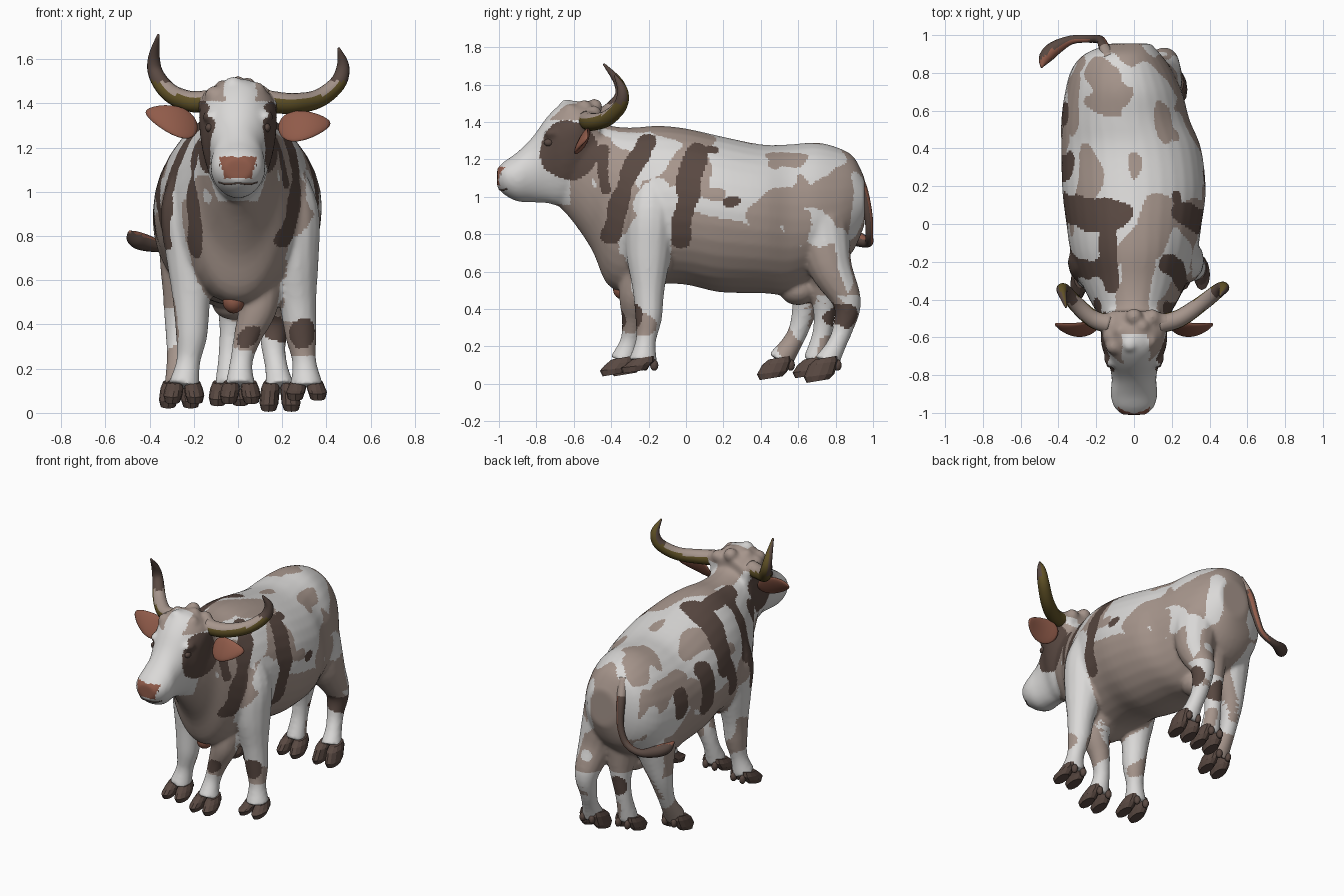
import bpy, bmesh, math
from mathutils import Vector, noise, geometry

if "Cube" in bpy.data.objects:
    bpy.data.objects.remove(bpy.data.objects["Cube"])

# Materials
def material(name, rgb):
    m = bpy.data.materials.new(name)
    m.use_nodes = True
    m.diffuse_color = (*rgb, 1)
    shader = next(n for n in m.node_tree.nodes if n.type == 'BSDF_PRINCIPLED')
    shader.inputs["Base Color"].default_value = (*rgb, 1)
    shader.inputs["Roughness"].default_value = 0.8
    return m

MATS = [material("white hide", (.70, .69, .68)), material("beige hide", (.38, .30, .26)),
        material("dark brown", (.10, .066, .054)), material("red brown skin", (.28, .105, .068)),
        material("olive horn", (.12, .085, .02))]
WHITE, BEIGE, DARK, RED, OLIVE = range(5)

# Helpers
def spline(rows, steps):
    """Smooth curve through rows of numbers."""
    rows = [Vector(r) for r in rows]
    out = []
    for i in range(len(rows) - 1):
        a, b, c, d = rows[max(i - 1, 0)], rows[i], rows[i + 1], rows[min(i + 2, len(rows) - 1)]
        for k in range(steps):
            t = k / steps
            out.append(b + (c - a) * (t / 2) + (a * 2 - b * 5 + c * 4 - d) * (t * t / 2)
                       + (b * 3 - a - c * 3 + d) * (t ** 3 / 2))
    return out + [rows[-1]]

def bridge(bm, rings):
    """Skin a list of point rings and close both ends."""
    rings = [[bm.verts.new(p) for p in ring] for ring in rings]
    n = len(rings[0])
    faces = [bm.faces.new(rings[0]), bm.faces.new(rings[-1][::-1])]
    for a, b in zip(rings, rings[1:]):
        for i in range(n):
            j = (i + 1) % n
            faces.append(bm.faces.new((a[i], b[i], b[j], a[j])))
    bmesh.ops.recalc_face_normals(bm, faces=faces)

def trunk(bm, rows, n=32):
    """Rows: y, x centre, half width, top, widest height, bottom."""
    rings = []
    for y, xc, w, top, mid, low in spline(rows, 4):
        ring = []
        for i in range(n):
            a = math.tau * i / n
            s = math.sin(a)
            ring.append((xc + w * math.cos(a), y, mid + s * (top - mid if s > 0 else mid - low)))
        rings.append(ring)
    bridge(bm, rings)

def tube(bm, rows, n=14, steps=5):
    """Rows: x, y, z, radius."""
    pts = spline(rows, steps)
    rings = []
    for i, p in enumerate(pts):
        t = (pts[min(i + 1, len(pts) - 1)] - pts[max(i - 1, 0)]).to_3d().normalized()
        u = t.cross(Vector((0, 1, 0))).normalized()
        v = t.cross(u)
        rings.append([p.to_3d() + (u * math.cos(math.tau * k / n) + v * math.sin(math.tau * k / n))
                      * max(p[3], .003) for k in range(n)])
    bridge(bm, rings)

def ball(bm, centre, size):
    verts = bmesh.ops.create_uvsphere(bm, u_segments=18, v_segments=12, radius=1)["verts"]
    for v in verts:
        v.co = Vector(c + s * k for c, s, k in zip(centre, size, v.co))
    return verts

def finish(name, bm, mat=None, smooth=True):
    me = bpy.data.meshes.new(name)
    bm.to_mesh(me)
    bm.free()
    ob = bpy.data.objects.new(name, me)
    bpy.context.collection.objects.link(ob)
    for m in (MATS if mat is None else [MATS[mat]]):
        me.materials.append(m)
    if smooth:
        me.shade_smooth()
    return ob

# Torso with neck, then head
hide = bmesh.new()
trunk(hide, [(-.68, 0, .1, 1.4, 1.2, .95), (-.6, 0, .145, 1.45, 1.18, .86),
             (-.5, 0, .18, 1.43, 1.1, .71), (-.42, 0, .225, 1.385, 1.0, .53),
             (-.3, 0, .285, 1.37, .94, .49), (-.15, 0, .335, 1.38, .94, .53),
             (0, 0, .358, 1.365, .95, .53), (.18, 0, .38, 1.325, .93, .49),
             (.4, -.015, .37, 1.28, .9, .485), (.55, -.045, .34, 1.28, .88, .48),
             (.7, -.055, .31, 1.29, .88, .56), (.82, -.065, .265, 1.26, .9, .63),
             (.9, -.06, .2, 1.21, .95, .72), (.955, -.02, .11, 1.1, .98, .85)])
trunk(hide, [(-1.01, 0, .06, 1.15, 1.11, 1.05), (-.97, 0, .105, 1.19, 1.11, 1.01),
             (-.9, 0, .124, 1.24, 1.11, .975), (-.82, 0, .118, 1.32, 1.15, .97),
             (-.74, 0, .134, 1.43, 1.26, .965), (-.66, 0, .168, 1.5, 1.31, .95),
             (-.57, 0, .175, 1.51, 1.35, 1.0), (-.46, 0, .14, 1.46, 1.36, 1.1)])
# Curly poll, brows, horn roots and udder
for i in range(9):
    a = i * 2.4
    x = .12 * math.sin(a)
    ball(hide, (x, -.57 + .08 * math.cos(a * 1.7), 1.48 - 4 * x * x), (.045, .045, .045))
for s in (-1, 1):
    ball(hide, (s * .125, -.71, 1.34), (.035, .05, .03))
    ball(hide, (s * .155, -.52, 1.41), (.06, .05, .048))
ball(hide, (-.02, .6, .5), (.1, .1, .08))

# Six legs, each ending above its hoof
LEGS = {
    "front_left": [(.19, -.18, 1.12, .09), (.235, -.19, .92, .13), (.245, -.2, .7, .122),
                   (.27, -.2, .5, .086), (.285, -.2, .35, .072), (.3, -.215, .23, .055),
                   (.31, -.23, .12, .078)],
    "front_middle": [(.1, -.23, .65, .11), (.09, -.27, .48, .09), (.045, -.28, .35, .065),
                     (.015, -.3, .23, .052), (.01, -.34, .12, .07)],
    "front_right": [(-.19, -.18, 1.12, .09), (-.22, -.2, .92, .13), (-.21, -.22, .7, .115),
                    (-.21, -.24, .5, .085), (-.21, -.25, .35, .072), (-.225, -.26, .23, .055),
                    (-.245, -.28, .12, .073)],
    "rear_left": [(.09, .72, .85, .16), (.14, .77, .63, .12), (.16, .86, .44, .078),
                  (.16, .84, .3, .056), (.175, .8, .2, .053), (.19, .75, .11, .07)],
    "rear_middle": [(-.01, .71, .65, .13), (-.02, .74, .44, .07), (-.035, .73, .28, .053),
                    (-.04, .69, .12, .066)],
    "rear_right": [(-.2, .66, .85, .17), (-.23, .65, .6, .12), (-.26, .64, .43, .075),
                   (-.27, .59, .26, .053), (-.265, .5, .12, .07)],
}
for path in LEGS.values():
    tube(hide, path)

body = finish("body", hide)
remesh = body.modifiers.new("fuse", 'REMESH')
remesh.mode = 'VOXEL'
remesh.voxel_size = .012
relax = body.modifiers.new("relax", 'SMOOTH')
relax.iterations = 8
fused = bpy.data.meshes.new_from_object(
    body.evaluated_get(bpy.context.evaluated_depsgraph_get()))
body.modifiers.clear()
body.data = fused
fused.materials.clear()
for m in MATS:
    fused.materials.append(m)
fused.shade_smooth()

# Hide patches: strokes of start, end and radius
dark_strokes = [
    ((.18, -.2, 1.28), (.25, -.3, 1.1), .06), ((.25, -.3, 1.1), (.21, -.41, .8), .058),
    ((.17, -.44, 1.24), (.19, -.42, 1.05), .05), ((.25, .06, 1.28), (.36, .01, 1.02), .075),
    ((.36, .01, 1.02), (.36, -.03, .76), .065), ((.24, .1, 1.28), (.23, .14, 1.26), .045),
    ((.38, .23, .97), (.38, .27, .98), .03),
    ((-.16, -.44, 1.18), (-.2, -.42, .76), .052), ((-.14, .02, 1.36), (-.13, -.3, 1.34), .06),
    ((-.15, -.24, 1.3), (-.32, -.22, 1.0), .07), ((-.32, -.23, 1.0), (-.32, -.25, .78), .055),
    ((-.1, .04, 1.35), (-.36, .08, 1.05), .09), ((-.36, .05, 1.05), (-.37, -.05, .75), .06),
    ((-.36, .3, 1.06), (-.38, .3, .85), .08), ((-.36, .58, 1.0), (-.36, .58, .92), .06),
    ((.3, -.27, .34), (.3, -.27, .36), .06), ((.17, .83, .38), (.22, .87, .38), .06),
    ((.06, -.34, .34), (.04, -.34, .34), .05), ((-.02, .76, .36), (-.03, .8, .38), .06)]
white_strokes = [
    ((.3, .7, 1.0), (.27, .74, .8), .06), ((.22, .84, .78), (.22, .86, .5), .05),
    ((.1, .78, 1.27), (.2, .74, 1.2), .09), ((.1, .95, 1.08), (.15, .92, .6), .05),
    ((-.25, .8, .95), (-.27, .76, .5), .09), ((.36, -.18, 1.05), (.35, -.18, .6), .1),
    ((.01, -.45, .95), (.02, -.42, .7), .025)]
beige_strokes = [
    ((0, -.5, 1.44), (0, -.15, 1.38), .1), ((.2, -.42, 1.2), (.28, -.32, .95), .13),
    ((.3, .6, 1.2), (.32, .62, .85), .09), ((.15, .65, 1.26), (.18, .5, 1.2), .07),
    ((.36, .42, .9), (.32, .57, 1.0), .1), ((.38, .1, 1.04), (.38, .17, 1.03), .05),
    ((-.2, .8, 1.2), (-.08, .68, 1.28), .08), ((-.25, .65, 1.2), (-.1, .6, 1.27), .05),
    ((-.3, .75, 1.08), (-.33, .55, 1.12), .06),
    ((0, .95, 1.1), (0, .93, .75), .16), ((.2, .85, 1.1), (.22, .8, .7), .12),
    ((0, .25, 1.33), (.02, .35, 1.3), .03), ((.1, -.3, .6), (.08, -.3, .35), .1)]

def stroked(p, strokes, wobble):
    for a, b, r in strokes:
        a, b = Vector(a), Vector(b)
        t = min(max(geometry.intersect_point_line(p, a, b)[1], 0), 1)
        if (p - a.lerp(b, t)).length + wobble < r:
            return True
    return False

def hide_colour(p, n):
    x, y, z = p
    w = noise.noise(p * 7)
    if y < -.945 and 1.06 < z < 1.16 and abs(x) < .06 + .25 * (z - 1.06):
        return RED
    # eye patches, then forelock
    if abs(x) > .072 and ((y + .625) / .155) ** 2 + ((z - 1.25) / .16) ** 2 < 1 + w * .25:
        return DARK
    if y < -.45 and z > 1.41:
        return WHITE if abs(x) < .07 + .05 * w and y < -.58 else BEIGE
    if y < -.62 and z > .96:
        return WHITE
    if stroked(p, dark_strokes, w * .035):
        return DARK
    if stroked(p, white_strokes, w * .05):
        return WHITE
    if stroked(p, beige_strokes, w * .06):
        return BEIGE
    if z > .47:
        if y > -.03 and z < .84 + .15 * w - .3 * max(0, y - .6):
            return BEIGE
        if y < -.36 and z < 1.0 + .15 * w:
            return BEIGE
    if n.z < -.35 and z > .3:
        return BEIGE
    return BEIGE if noise.noise(p * 4.5 + Vector((3, 1, 7))) > .27 else WHITE

for f in fused.polygons:
    f.material_index = hide_colour(f.center, f.normal)

# Cloven hooves with dew claws
FLOOR = {"front_left": .055, "front_middle": .04, "front_right": .04,
         "rear_left": .005, "rear_middle": .03, "rear_right": .02}
for name, path in LEGS.items():
    bm = bmesh.new()
    x, y, _, r = path[-1]
    low = FLOOR[name]
    for s in (-1, 1):
        rings = []
        for z, width, length, lean in ((low, .034, .06, -.045), (low + .03, .043, .082, -.038),
                                       (.1, .042, .078, -.016), (.13, .034, .058, 0)):
            # heels ride higher than toes
            rings.append([(x + s * (.04 - lean * .25) + width * math.cos(math.tau * k / 12),
                           y + lean + length * math.sin(math.tau * k / 12),
                           z + .01 * (1 + math.sin(math.tau * k / 12))) for k in range(12)])
        bridge(bm, rings)
        ball(bm, (x + s * .035, y + .06, .1), (.02, .022, .03))
    finish(name + "_hoof", bm, DARK, smooth=False)

# Horns
HORNS = {"left_horn": [(.13, -.53, 1.41, .05), (.24, -.5, 1.4, .047), (.36, -.42, 1.42, .042),
                       (.45, -.35, 1.49, .037), (.475, -.34, 1.57, .028), (.455, -.38, 1.65, .006)],
         "right_horn": [(-.13, -.53, 1.41, .05), (-.22, -.5, 1.41, .047), (-.31, -.42, 1.45, .042),
                        (-.37, -.35, 1.53, .035), (-.38, -.36, 1.61, .026), (-.36, -.44, 1.71, .006)]}
for name, path in HORNS.items():
    bm = bmesh.new()
    tube(bm, path, 16)
    horn = finish(name, bm)
    for f in horn.data.polygons:
        c, n = f.center, f.normal
        if c.z > 1.5:
            f.material_index = OLIVE if n.y > .6 else DARK
        else:
            f.material_index = BEIGE if n.z > .4 else OLIVE

# Ears, eyes and nostrils
for side, s, height, lift in (("left", 1, 1.3, .01), ("right", -1, 1.325, .035)):
    bm = bmesh.new()
    for v in ball(bm, (0, 0, 0), (.12, .018, .066)):
        k = v.co.x / .12
        v.co.z *= 1 - .35 * k
        v.co.y += .03 * k * k + .5 * v.co.z
        v.co = Vector((s * (v.co.x + .3), v.co.y - .56, v.co.z + height + lift * k))
    bmesh.ops.recalc_face_normals(bm, faces=bm.faces)
    finish(side + "_ear", bm, RED)
    for part, spot, size in (("eye", (s * .13, -.735, 1.29), (.018, .025, .02)),
                             ("nostril", (s * .072, -.978, 1.115), (.018, .016, .026))):
        bm = bmesh.new()
        ball(bm, spot, size)
        finish(side + "_" + part, bm, DARK)

# Mouth line
bm = bmesh.new()
tube(bm, [(-.085, -.955, 1.045, .005), (-.05, -.982, 1.035, .005), (0, -.997, 1.04, .005),
          (.05, -.982, 1.035, .005), (.085, -.955, 1.045, .005)], 8)
finish("mouth", bm, DARK)

# Brisket flap
bm = bmesh.new()
ball(bm, (-.02, -.335, .505), (.05, .055, .055))
finish("brisket_flap", bm, RED)

# Tail with tuft
bm = bmesh.new()
tube(bm, [(-.13, .87, 1.18, .035), (-.16, .94, 1.05, .028), (-.18, .975, .9, .023),
          (-.23, .98, .79, .021), (-.33, .975, .755, .024), (-.42, .93, .77, .038),
          (-.47, .88, .79, .035), (-.49, .83, .82, .006)])
tail = finish("tail", bm)
for f in tail.data.polygons:
    c, n = f.center, f.normal
    if c.z > 1.08:
        f.material_index = BEIGE
    else:
        f.material_index = RED if (n.x > .2 and n.y > .6) or (n.z > .5 and n.y < .2) else DARK
